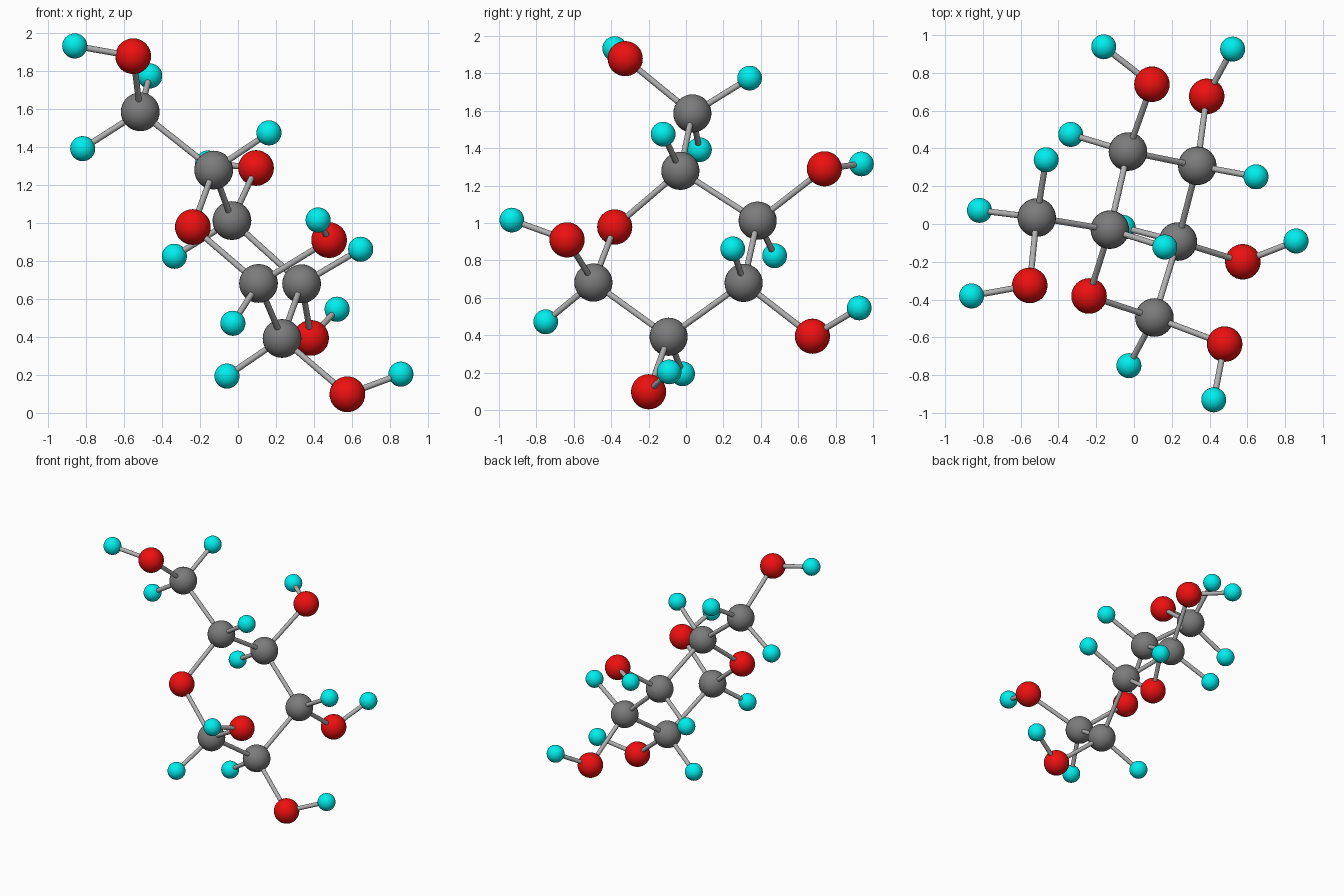
import bpy
from mathutils import Vector

if "Cube" in bpy.data.objects:
    bpy.data.objects.remove(bpy.data.objects["Cube"])


def material(name, colour):
    m = bpy.data.materials.new(name)
    m.diffuse_color = colour
    m.use_nodes = True
    m.node_tree.nodes["Principled BSDF"].inputs["Base Color"].default_value = m.diffuse_color
    return m


# element: (plain name, radius, material)
KINDS = {
    "C": ("carbon", 0.102, material("dark_grey", (0.2, 0.2, 0.2, 1))),
    "O": ("oxygen", 0.094, material("red", (0.85, 0.005, 0.005, 1))),
    "H": ("hydrogen", 0.066, material("cyan", (0.0, 0.85, 0.85, 1))),
}
BOND_GREY = material("bond_grey", (0.45, 0.45, 0.45, 1))
BOND_RADIUS = 0.016

# atom centres
ATOMS = {
    # ring and side carbon
    "C1": (0.108, -0.495, 0.682), "C2": (0.232, -0.093, 0.392),
    "C3": (0.335, 0.308, 0.68), "C4": (-0.032, 0.383, 1.013),
    "C5": (-0.128, -0.03, 1.279), "C6": (-0.515, 0.034, 1.586),
    # oxygens
    "O1": (0.48, -0.636, 0.91), "O2": (0.576, -0.2, 0.098),
    "O3": (0.385, 0.676, 0.395), "O4": (0.095, 0.74, 1.29),
    "O5": (-0.238, -0.381, 0.979), "O6": (-0.552, -0.325, 1.879),
    # hydrogens on carbons
    "H1": (-0.027, -0.75, 0.472), "H2": (-0.058, -0.018, 0.194),
    "H3": (0.646, 0.25, 0.862), "H4": (-0.335, 0.474, 0.825),
    "H5": (0.163, -0.122, 1.475), "H6": (-0.465, 0.34, 1.775),
    "H7": (-0.818, 0.072, 1.392),
    # hydrogens on oxygens
    "H8": (0.422, -0.931, 1.016), "H9": (0.858, -0.09, 0.204),
    "H10": (0.522, 0.926, 0.546), "H11": (-0.16, 0.938, 1.316),
    "H12": (-0.86, -0.381, 1.933),
}

BONDS = ("C1-C2 C2-C3 C3-C4 C4-C5 C5-O5 O5-C1 C5-C6 "
         "C1-O1 C2-O2 C3-O3 C4-O4 C6-O6 "
         "C1-H1 C2-H2 C3-H3 C4-H4 C5-H5 C6-H6 C6-H7 "
         "O1-H8 O2-H9 O3-H10 O4-H11 O6-H12").split()


def finish(name, mat):
    ob = bpy.context.object
    ob.name = name
    ob.data.materials.append(mat)
    bpy.ops.object.shade_smooth_by_angle()


# balls
for key, pos in ATOMS.items():
    label, radius, mat = KINDS[key[0]]
    bpy.ops.mesh.primitive_uv_sphere_add(segments=32, ring_count=16, radius=radius, location=pos)
    finish(f"{label}_ball_{key[1:]}", mat)

# sticks joining the balls
for bond in BONDS:
    a, b = (Vector(ATOMS[k]) for k in bond.split("-"))
    d = b - a
    bpy.ops.mesh.primitive_cylinder_add(vertices=16, radius=BOND_RADIUS, depth=d.length,
                                        location=(a + b) / 2,
                                        rotation=d.to_track_quat("Z", "Y").to_euler())
    finish("bond_stick_" + bond.lower().replace("-", "_"), BOND_GREY)
